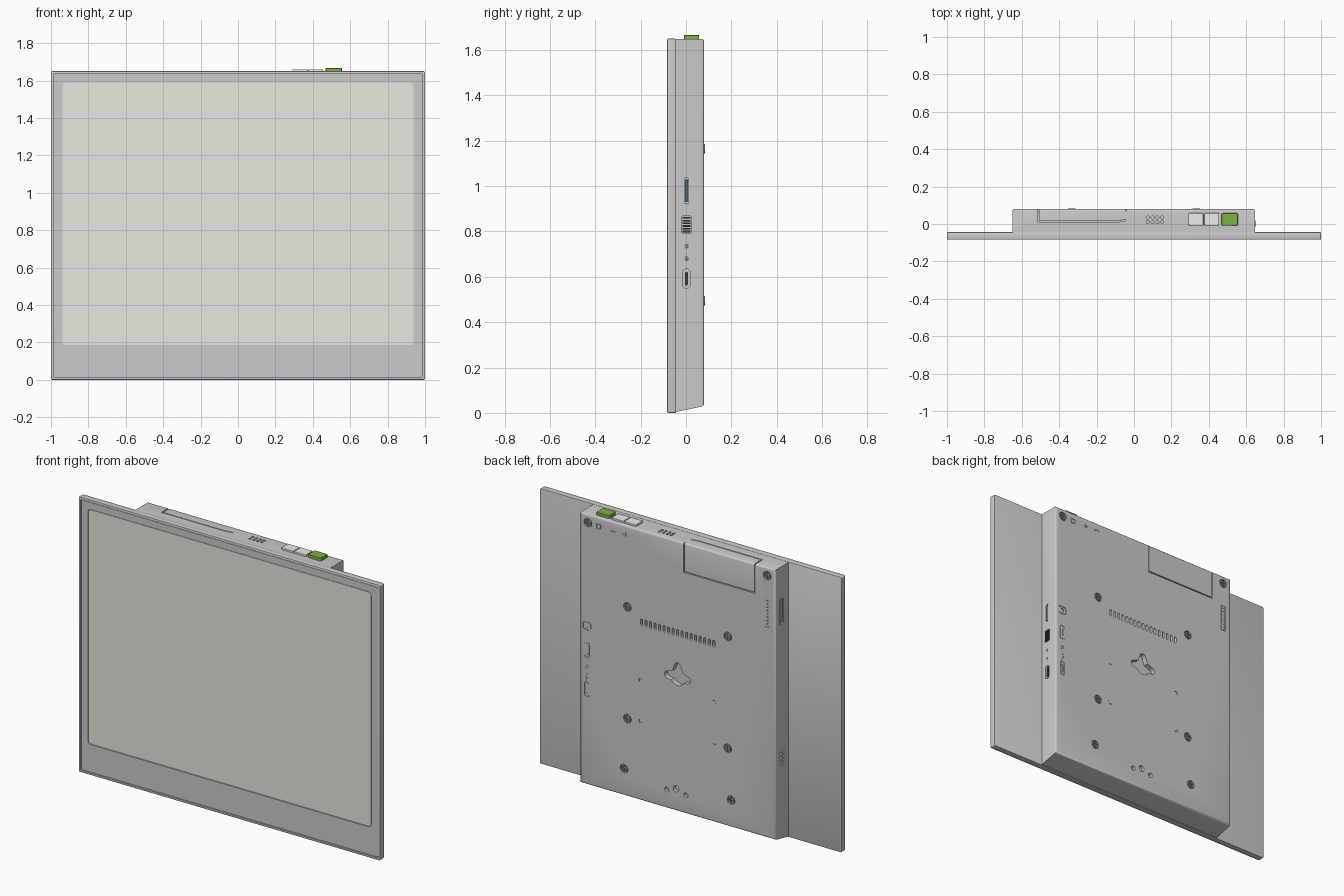
import bpy, bmesh, math
from mathutils import Vector

if "Cube" in bpy.data.objects:
    bpy.data.objects.remove(bpy.data.objects["Cube"])

AX = {'x': lambda u, v, t: (t, u, v), 'y': lambda u, v, t: (u, t, v), 'z': lambda u, v, t: (u, v, t)}


def rrect(cu, cv, w, h, r=0.0, n=4):
    """Rounded rectangle outline; a circle when r is half the width."""
    if r == 0:
        return [(cu + a * w / 2, cv + b * h / 2) for a, b in ((1, 1), (-1, 1), (-1, -1), (1, -1))]
    pts = []
    for k, (a, b) in enumerate(((1, 1), (-1, 1), (-1, -1), (1, -1))):
        for i in range(n + 1):
            t = math.pi / 2 * (k + i / n)
            p = (cu + a * (w / 2 - r) + r * math.cos(t), cv + b * (h / 2 - r) + r * math.sin(t))
            if not pts or math.dist(p, pts[-1]) > 1e-5:
                pts.append(p)
    if math.dist(pts[0], pts[-1]) < 1e-5:
        pts.pop()
    return pts


def circle(u, v, r, n=16):
    return [(u + r * math.cos(2 * math.pi * i / n), v + r * math.sin(2 * math.pi * i / n)) for i in range(n)]


def prism(bm, pts, axis, a, b):
    lo, hi = ([bm.verts.new(AX[axis](u, v, t)) for u, v in pts] for t in (a, b))
    faces = [bm.faces.new(lo), bm.faces.new(hi)]
    for i in range(len(pts)):
        j = (i + 1) % len(pts)
        faces.append(bm.faces.new((lo[i], lo[j], hi[j], hi[i])))
    bmesh.ops.recalc_face_normals(bm, faces=faces)


def ring(bm, outer, inner, axis, a, b):
    loops = [[bm.verts.new(AX[axis](u, v, t)) for u, v in p]
             for p, t in ((outer, a), (outer, b), (inner, b), (inner, a))]
    faces = []
    for k in range(4):
        p, q = loops[k], loops[(k + 1) % 4]
        for i in range(len(p)):
            j = (i + 1) % len(p)
            faces.append(bm.faces.new((p[i], p[j], q[j], q[i])))
    bmesh.ops.recalc_face_normals(bm, faces=faces)


def make(name, bm, color=None, bevel=0.0):
    me = bpy.data.meshes.new(name)
    bm.to_mesh(me)
    bm.free()
    ob = bpy.data.objects.new(name, me)
    bpy.context.collection.objects.link(ob)
    if color:
        m = bpy.data.materials.new(name)
        m.diffuse_color = (*color, 1)
        m.use_nodes = True
        m.node_tree.nodes["Principled BSDF"].inputs["Base Color"].default_value = m.diffuse_color
        me.materials.append(m)
    if bevel:
        mod = ob.modifiers.new("bevel", 'BEVEL')
        mod.width, mod.segments = bevel, 2
    return ob


def cut(ob, bm):
    cutter = make("cutter", bm)
    cutter.hide_render = True
    mod = ob.modifiers.new("cut", 'BOOLEAN')
    mod.object, mod.operation, mod.solver = cutter, 'DIFFERENCE', 'EXACT'
    bpy.context.view_layer.objects.active = ob
    for m in list(ob.modifiers):
        bpy.ops.object.modifier_apply(modifier=m.name)
    bpy.data.objects.remove(cutter)


DARK = (0.06, 0.06, 0.06)
BACK, TOP, RIGHT, LEFT = 0.08, 1.648, 0.647, -0.65

# Front panel shell with a shallow pocket
bm = bmesh.new()
prism(bm, rrect(0, 0.825, 2, 1.65, 0.008), 'y', -0.083, -0.044)
panel = make("front_panel_shell", bm, bevel=0.004)
bm = bmesh.new()
prism(bm, rrect(0, 0.825, 1.972, 1.622, 0.006), 'y', -0.1, -0.072)
cut(panel, bm)

# Bezel around the screen, and the screen itself
bm = bmesh.new()
ring(bm, rrect(0, 0.825, 1.966, 1.616, 0.006), rrect(0, 0.887, 1.88, 1.41, 0.02), 'y', -0.080, -0.070)
make("bezel", bm)
bm = bmesh.new()
prism(bm, rrect(0, 0.887, 1.874, 1.404, 0.018), 'y', -0.078, -0.070)
make("screen", bm, (0.80, 0.81, 0.74))

# Rear housing: side profile with slanted underside, back edges rounded
bm = bmesh.new()
prism(bm, [(-0.046, 0.004), (BACK, 0.03), (BACK, TOP), (-0.046, TOP)], 'x', LEFT, RIGHT)
edges = [e for e in bm.edges if all(v.co.y > 0 for v in e.verts)]
bmesh.ops.bevel(bm, geom=edges, offset=0.010, segments=3, affect='EDGES', profile=0.5)
housing = make("rear_housing", bm)

# Cuts into the back face
screws = [(s * x, z) for s in (1, -1) for x, z in ((0.595, 1.6), (0.333, 1.165), (0.333, 0.495), (0.355, 0.19))]
bm = bmesh.new()
B = BACK + 0.02
for x, z in screws:
    prism(bm, circle(x, z, 0.026, 20), 'y', BACK - 0.012, B)
for i in range(17):  # vent slots
    prism(bm, rrect(-0.24 + 0.03 * i, 1.098, 0.014, 0.04, 0.0065), 'y', BACK - 0.03, B)
hang, hz, r, c, d = [], 0.83, 0.022, 0.048, 0.065  # three-armed hanging hole
for a in (0, 90, 180):
    t = math.radians(a)
    for k in range(7):
        p = t + math.radians(-90 + 30 * k)
        hang.append((d * math.cos(t) + r * math.cos(p), hz + d * math.sin(t) + r * math.sin(p)))
    if a < 180:
        hang.append((c * math.cos(t + math.pi / 4), hz + c * math.sin(t + math.pi / 4)))
hang += [(c * math.cos(math.radians(q)), hz + c * math.sin(math.radians(q))) for q in range(210, 331, 20)]
prism(bm, hang, 'y', BACK - 0.03, B)
for x, z, rad in ((0.072, 0.14, 0.014), (0.01, 0.16, 0.019), (-0.055, 0.14, 0.014)):
    prism(bm, circle(x, z, rad), 'y', BACK - 0.02, B)
x0, x1, z0, g = -0.515, -0.04, 1.472, 0.006  # battery cover seam
prism(bm, [(x0, 1.7), (x0, z0), (x1, z0), (x1, 1.7), (x1 - g, 1.7), (x1 - g, z0 + g), (x0 + g, z0 + g),
           (x0 + g, 1.7)], 'y', BACK - 0.010, B)
for sx in (1, -1):  # label corner marks
    for z, s in ((0.76, 1), (0.495, -1)):
        x, w = sx * 0.255, 0.02
        prism(bm, [(x, z), (x - sx * w, z), (x - sx * w, z - s * 0.004), (x - sx * 0.004, z - s * 0.004),
                   (x - sx * 0.004, z - s * w), (x, z - s * w)], 'y', BACK - 0.003, B)
for z, w, h in ((0.98, 0.055, 0.05), (0.835, 0.036, 0.09), (0.6, 0.032, 0.09)):  # port symbols
    ring(bm, rrect(0.6, z, w, h, 0.012), rrect(0.6, z, w - 0.010, h - 0.010, 0.007), 'y', BACK - 0.003, B)
    prism(bm, rrect(0.6, z, w * 0.3, h * 0.5), 'y', BACK - 0.003, B)
ring(bm, circle(0.6, 0.735, 0.012), circle(0.6, 0.735, 0.008), 'y', BACK - 0.003, B)
prism(bm, [(0.594, 0.70), (0.612, 0.672), (0.602, 0.672), (0.606, 0.65), (0.588, 0.678), (0.598, 0.678)],
      'y', BACK - 0.003, B)
ring(bm, rrect(0.522, 1.596, 0.03, 0.03), rrect(0.522, 1.596, 0.022, 0.022), 'y', BACK - 0.003, B)
for x, s in ((0.425, 1), (0.345, -1)):  # arrow symbols
    prism(bm, [(x + s * 0.018, 1.596), (x, 1.608), (x, 1.599), (x - s * 0.018, 1.599),
               (x - s * 0.018, 1.593), (x, 1.593), (x, 1.584)], 'y', BACK - 0.003, B)
ring(bm, rrect(-0.595, 1.372, 0.032, 0.16), rrect(-0.595, 1.372, 0.027, 0.155), 'y', BACK - 0.003, B)
for i in range(7):
    for s in (1, -1):
        prism(bm, rrect(-0.595 + s * 0.006, 1.312 + 0.02 * i, 0.006, 0.008), 'y', BACK - 0.003, B)
cut(housing, bm)

# Cuts into the top face: speaker holes and cover seam
bm = bmesh.new()
for i in range(4):
    for y in (0.01, 0.035):
        prism(bm, circle(0.073 + 0.026 * i, y, 0.008, 12), 'z', TOP - 0.02, TOP + 0.02)
y0 = 0.01
prism(bm, [(x0, 0.1), (x0, y0), (-0.09, y0), (-0.045, y0 + 0.008), (-0.045, y0 + 0.014), (-0.09, y0 + g),
           (x0 + g, y0 + g), (x0 + g, 0.1)], 'z', TOP - 0.010, TOP + 0.02)
cut(housing, bm)

# Cuts into both sides: card slot, switch, lights, power socket, pin header, small holes
bm = bmesh.new()
for z, w, h, rad in ((0.98, 0.018, 0.11, 0.004), (0.83, 0.04, 0.075, 0.004), (0.735, 0.015, 0.015, 0.0075),
                     (0.68, 0.015, 0.015, 0.0075), (0.592, 0.032, 0.085, 0.015)):
    prism(bm, rrect(0.002, z, w, h, rad), 'x', RIGHT - 0.03, RIGHT + 0.02)
prism(bm, rrect(0.02, 1.377, 0.032, 0.15, 0.006), 'x', LEFT - 0.02, LEFT + 0.03)
for i in range(4):
    for s in (1, -1):
        prism(bm, circle(0.02 + s * 0.012, 0.46 + 0.024 * i, 0.007, 12), 'x', LEFT - 0.02, LEFT + 0.02)
cut(housing, bm)

# Screws with crossed slots; the middle four stand slightly proud
bm, slots = bmesh.new(), bmesh.new()
for x, z in screws:
    top = 0.083 if abs(z - 0.83) < 0.4 else 0.078
    prism(bm, circle(x, z, 0.021, 20), 'y', BACK - 0.014, top)
    a, b = 0.014, 0.004
    prism(slots, [(x + u, z + v) for u, v in ((a, b), (b, b), (b, a), (-b, a), (-b, b), (-a, b), (-a, -b),
                  (-b, -b), (-b, -a), (b, -a), (b, -b), (a, -b))], 'y', top - 0.006, top + 0.02)
cut(make("screws", bm, (0.3, 0.3, 0.3)), slots)

# Port inserts on the right side
bm = bmesh.new()
for i in range(6):  # ribbed switch knob
    prism(bm, rrect(0.002, 0.80 + 0.012 * i, 0.036, 0.007), 'x', RIGHT - 0.03, RIGHT + 0.002)
prism(bm, rrect(0.002, 0.592, 0.012, 0.06, 0.0055), 'x', RIGHT - 0.031, RIGHT - 0.004)
make("switch_and_socket", bm, DARK)
bm = bmesh.new()
prism(bm, rrect(0.002, 0.98, 0.012, 0.10, 0.003), 'x', RIGHT - 0.031, RIGHT - 0.002)
make("memory_card", bm, (0.12, 0.2, 0.22))
bm = bmesh.new()
for z in (0.735, 0.68):
    prism(bm, circle(0.002, z, 0.006, 12), 'x', RIGHT - 0.031, RIGHT - 0.001)
make("status_lights", bm, (0.5, 0.35, 0.33))

# Pin header inside the left slot
bm = bmesh.new()
prism(bm, rrect(0.02, 1.377, 0.026, 0.144), 'x', LEFT + 0.006, LEFT + 0.031)
make("pin_header", bm, (0.35, 0.35, 0.35))

# Top buttons
for name, x, h, col in (("left_button", 0.331, 1.659, (0.85, 0.85, 0.82)),
                        ("middle_button", 0.415, 1.659, (0.85, 0.85, 0.82)),
                        ("green_button", 0.512, 1.666, (0.19, 0.46, 0.05))):
    bm = bmesh.new()
    prism(bm, rrect(x, 0.025, 0.086 if col[0] < 0.5 else 0.08, 0.066, 0.006), 'z', TOP - 0.01, h)
    make(name, bm, col, 0.002)

# Smooth the rounded edges, keep hard edges sharp
for ob in bpy.context.scene.objects:
    ob.select_set(True)
bpy.context.view_layer.objects.active = housing
bpy.ops.object.shade_smooth_by_angle(angle=math.radians(35))
